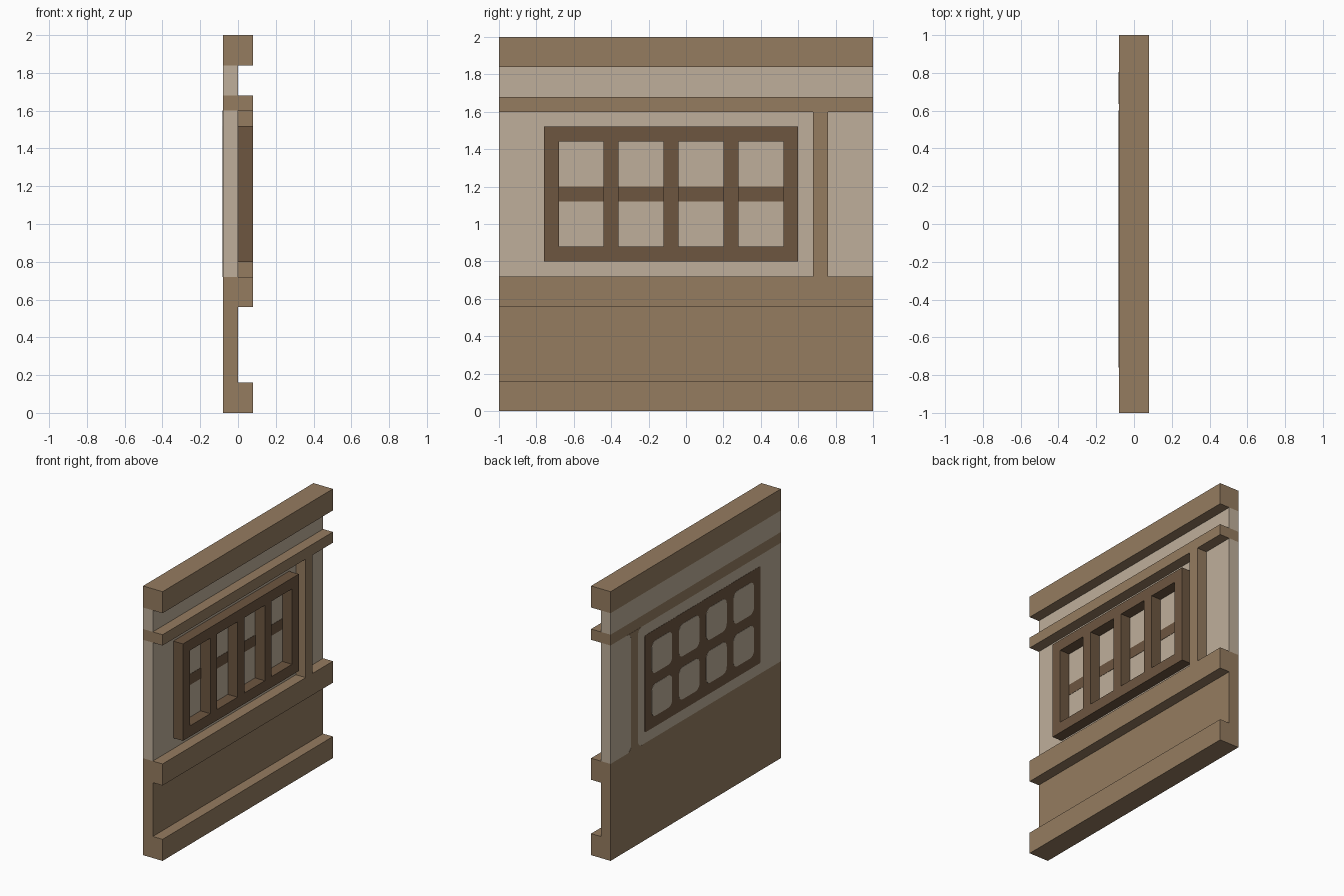
import bpy, bmesh, math
from mathutils import Vector

if "Cube" in bpy.data.objects:
    bpy.data.objects.remove(bpy.data.objects["Cube"], do_unlink=True)


def material(name, rgb):
    """Flat colour given as 0-255 sRGB, stored linear."""
    lin = [((c / 255 + 0.055) / 1.055) ** 2.4 for c in rgb] + [1.0]
    m = bpy.data.materials.new(name)
    m.use_nodes = True
    m.diffuse_color = lin
    bsdf = m.node_tree.nodes["Principled BSDF"]
    bsdf.inputs["Base Color"].default_value = lin
    bsdf.inputs["Roughness"].default_value = 0.9
    return m


TIMBER = material("timber brown", (149, 124, 96))
PLASTER = material("plaster cream", (191, 175, 155))
DARK = material("dark window wood", (109, 86, 64))


def finish(bm, name, *mats):
    bmesh.ops.recalc_face_normals(bm, faces=bm.faces)
    me = bpy.data.meshes.new(name)
    bm.to_mesh(me)
    bm.free()
    for m in mats:
        me.materials.append(m)
    ob = bpy.data.objects.new(name, me)
    bpy.context.collection.objects.link(ob)
    return ob


def extrude(bm, faces, vec):
    out = bmesh.ops.extrude_face_region(bm, geom=faces)["geom"]
    bmesh.ops.translate(bm, vec=vec, verts=[g for g in out if isinstance(g, bmesh.types.BMVert)])


def prism(name, outline, x0, x1, mat):
    """Extrude a (y, z) outline from x0 to x1."""
    bm = bmesh.new()
    face = bm.faces.new([bm.verts.new((x0, y, z)) for y, z in outline])
    extrude(bm, [face], Vector((x1 - x0, 0, 0)))
    return finish(bm, name, mat)


def rect(y0, y1, z0, z1):
    return [(y0, z0), (y1, z0), (y1, z1), (y0, z1)]


def arc(cy, cz, r, a0, a1, n=5):
    angles = [math.radians(a0 + (a1 - a0) * i / n) for i in range(n + 1)]
    return [(cy + r * math.cos(a), cz + r * math.sin(a)) for a in angles]


def rounded(y0, y1, z0, z1, r):
    return (arc(y0 + r, z0 + r, r, 180, 270) + arc(y1 - r, z0 + r, r, 270, 360)
            + arc(y1 - r, z1 - r, r, 0, 90) + arc(y0 + r, z1 - r, r, 90, 180))


T = 0.08                                  # wall half thickness
# Raised horizontal beams as (bottom, top)
BEAMS = [(0, 0.16), (0.56, 0.72), (1.6, 1.68), (1.84, 2.0)]
PLASTER_BANDS = [(0.72, 1.6), (1.68, 1.84)]

# Wall: stepped side profile drawn out along y, coloured by height
profile = [(-T, 2.0), (-T, 0)]
for lo, hi in BEAMS:
    profile += [(0, lo), (T, lo), (T, hi), (0, hi)]
profile = [p for p in profile if p not in [(0, 0), (0, 2.0)]]
bm = bmesh.new()
face = bm.faces.new([bm.verts.new((x, -1, z)) for x, z in profile])
extrude(bm, [face], Vector((0, 2, 0)))
for z in (0.72, 1.6, 1.68, 1.84):
    bmesh.ops.bisect_plane(bm, geom=bm.verts[:] + bm.edges[:] + bm.faces[:],
                           plane_co=(0, 0, z), plane_no=(0, 0, 1), dist=1e-5)
bm.normal_update()
for f in bm.faces:
    z = f.calc_center_median().z
    in_band = any(lo + 0.01 < z < hi - 0.01 for lo, hi in PLASTER_BANDS)
    f.material_index = int(in_band and abs(f.normal.z) < 0.5)
finish(bm, "wall", TIMBER, PLASTER)

# Upright post beside the window
prism("front_post", rect(0.68, 0.76, 0.72, 1.6), 0, T, TIMBER)

# Window frame: grid of cells with the panes left open
PANES = [(-0.68 + 0.32 * i, -0.44 + 0.32 * i) for i in range(4)]
ys = [-0.76] + [y for pane in PANES for y in pane] + [0.6]
zs = [0.8, 0.88, 1.44, 1.52]
bm = bmesh.new()
grid = [[bm.verts.new((0, y, z)) for z in zs] for y in ys]
for i in range(len(ys) - 1):
    for j in range(len(zs) - 1):
        if not (i % 2 == 1 and j == 1):
            bm.faces.new((grid[i][j], grid[i + 1][j], grid[i + 1][j + 1], grid[i][j + 1]))
extrude(bm, bm.faces[:], Vector((T, 0, 0)))
finish(bm, "window_frame", DARK)

# Painted crossbar in each opening
for i, (y0, y1) in enumerate(PANES):
    prism(f"window_crossbar_{i + 1}", rect(y0, y1, 1.12, 1.2), 0, 0.002, DARK)

# Back of the window: flat dark panel with rounded panes
prism("back_window_panel", rounded(-0.76, 0.6, 0.8, 1.52, 0.012), -T, -T - 0.0015, DARK)
for i, (y0, y1) in enumerate(PANES):
    for row, (z0, z1) in (("lower", (0.88, 1.12)), ("upper", (1.2, 1.44))):
        prism(f"back_{row}_pane_{i + 1}", rounded(y0, y1, z0, z1, 0.045), -T, -T - 0.003, PLASTER)

# Back post stripe, flaring where it meets the beams
R, A, B, LO, HI = 0.045, 0.68, 0.76, 0.72, 1.6
flared = (arc(B + R, LO + R, R, 270, 180) + arc(B + R, HI - R, R, 180, 90)
          + arc(A - R, HI - R, R, 90, 0) + arc(A - R, LO + R, R, 0, -90))
prism("back_post_stripe", flared, -T, -T - 0.0015, TIMBER)
